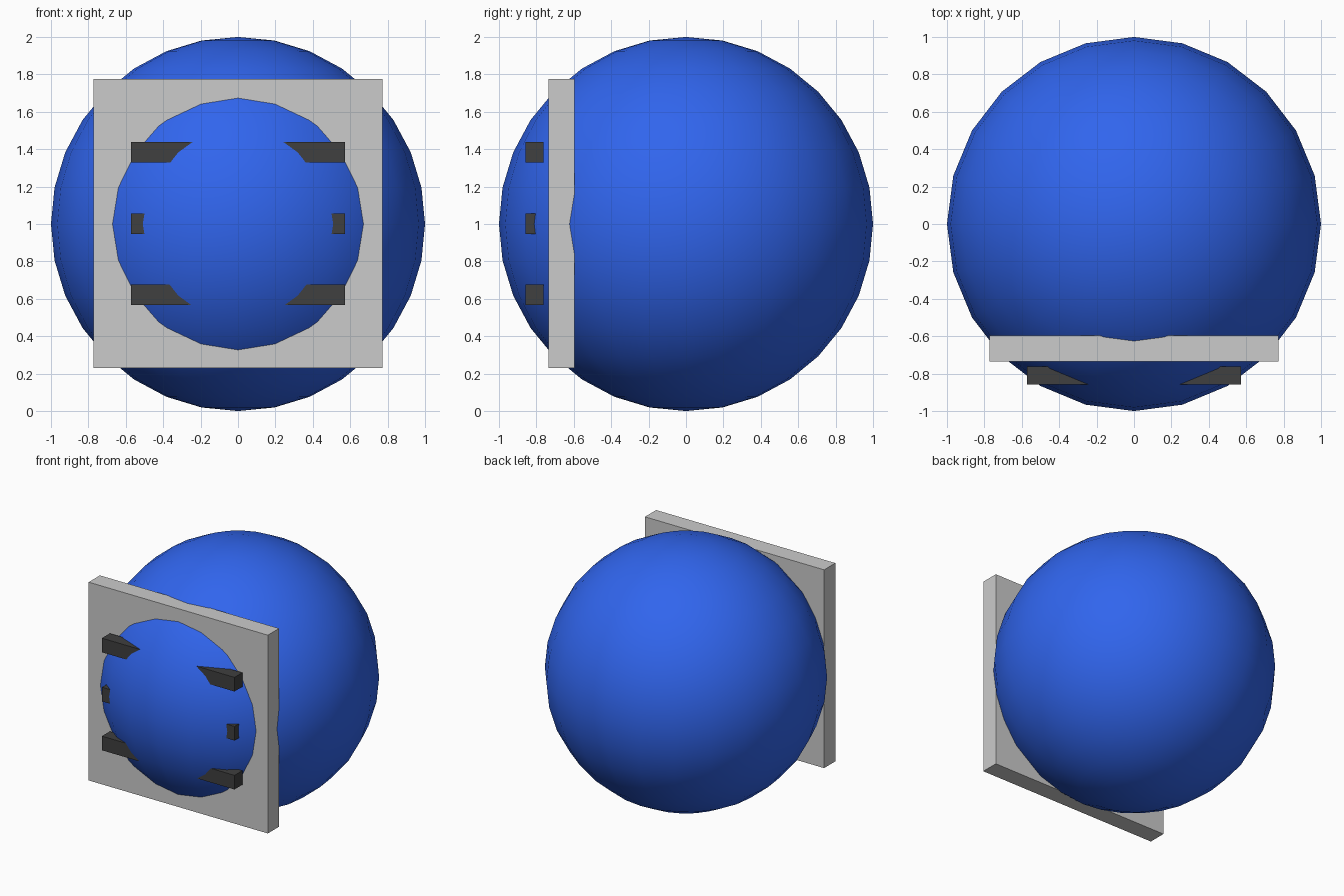
import bpy
from math import radians

if "Cube" in bpy.data.objects:
    bpy.data.objects.remove(bpy.data.objects["Cube"])


def material(name, rgb):
    mat = bpy.data.materials.new(name)
    mat.diffuse_color = (*rgb, 1)
    mat.use_nodes = True
    mat.node_tree.nodes["Principled BSDF"].inputs["Base Color"].default_value = mat.diffuse_color
    return mat


def box(name, x, y, z, mat=None):
    """Box spanning the (min, max) range given for each axis."""
    spans = (x, y, z)
    bpy.ops.mesh.primitive_cube_add(size=1, location=[(a + b) / 2 for a, b in spans])
    obj = bpy.context.object
    obj.name = name
    obj.scale = [b - a for a, b in spans]
    bpy.ops.object.transform_apply(location=False, rotation=False, scale=True)
    if mat:
        obj.data.materials.append(mat)
    return obj


blue = material("blue", (0.03, 0.13, 0.85))
dark = material("dark", (0.05, 0.05, 0.05))

# Round body
bpy.ops.mesh.primitive_uv_sphere_add(segments=24, ring_count=16, radius=1, location=(0, 0, 1))
body = bpy.context.object
body.name = "ball_body"
body.data.materials.append(blue)
bpy.ops.object.shade_smooth_by_angle(angle=radians(40))

# Square plate set into the front of the ball
box("front_plate", (-0.772, 0.772), (-0.735, -0.597), (0.23, 1.774))

# Three horizontal bars, their middles buried in the ball
for name, z in (("lower_bar", 0.621), ("middle_bar", 1.002), ("upper_bar", 1.384)):
    box(name, (-0.571, 0.571), (-0.859, -0.762), (z - 0.055, z + 0.055), dark)
